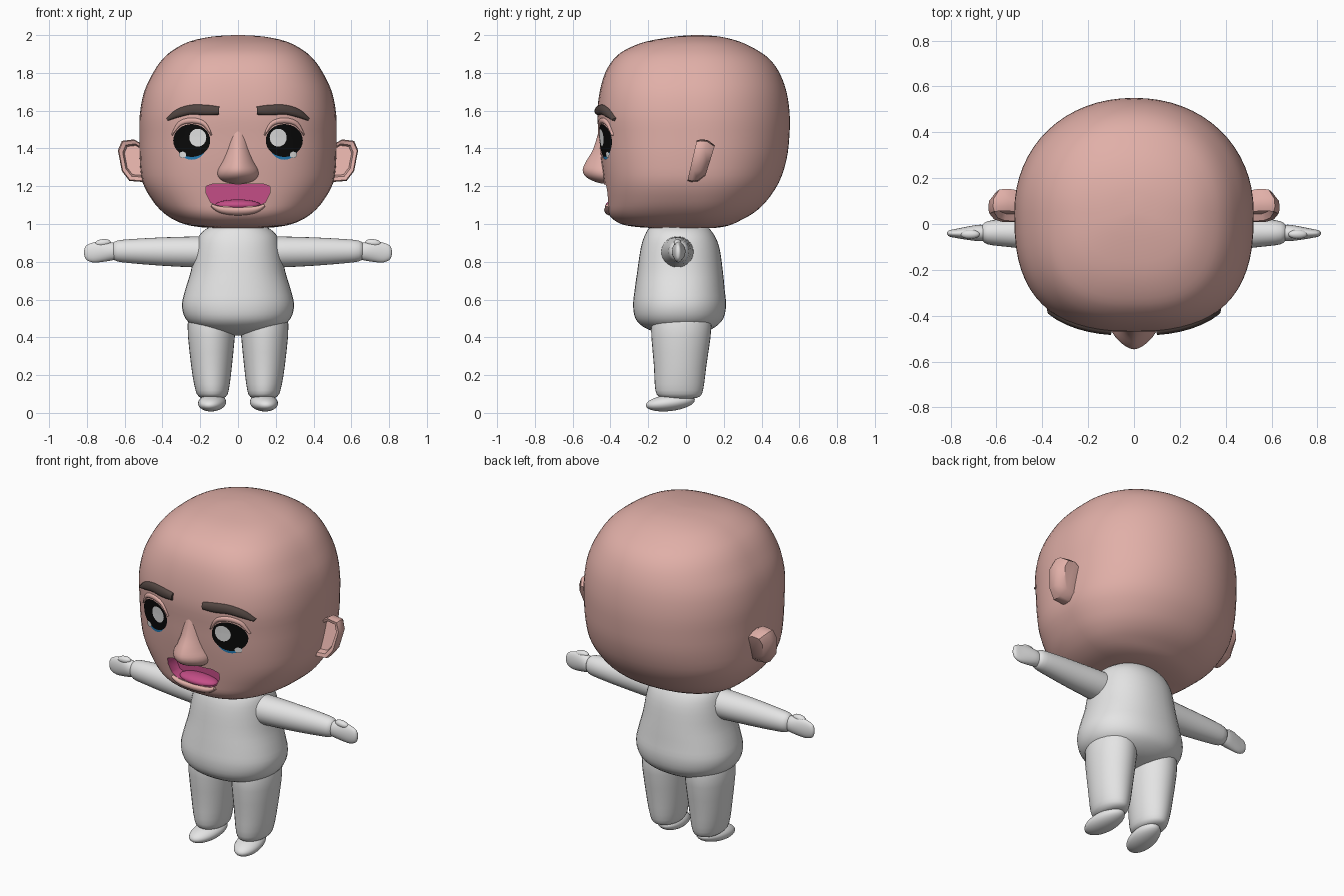
import bpy, bmesh, math
from mathutils import Vector, Matrix
from mathutils.bvhtree import BVHTree

if "Cube" in bpy.data.objects:
    bpy.data.objects.remove(bpy.data.objects["Cube"])


def material(name, rgb):
    m = bpy.data.materials.new(name)
    m.diffuse_color = (*rgb, 1)
    m.use_nodes = True
    m.node_tree.nodes["Principled BSDF"].inputs["Base Color"].default_value = m.diffuse_color
    return m


SKIN = material("skin", (0.75, 0.43, 0.39))
WHITE = material("body white", (0.78, 0.78, 0.78))
BROWN = material("brow brown", (0.085, 0.06, 0.053))
BLACK = material("eye black", (0.003, 0.003, 0.003))
SHINE = material("eye highlight", (0.9, 0.9, 0.9))
BLUE = material("iris blue", (0.02, 0.22, 0.5))
PINK = material("mouth pink", (0.55, 0.075, 0.24))


def finish(name, bm, mat, angle=45, face_front=False):
    bmesh.ops.recalc_face_normals(bm, faces=bm.faces)
    if face_front and sum(f.normal.y for f in bm.faces) > 0:
        bmesh.ops.reverse_faces(bm, faces=bm.faces)
    me = bpy.data.meshes.new(name)
    bm.to_mesh(me)
    bm.free()
    me.materials.append(mat)
    me.shade_smooth()
    me.set_sharp_from_angle(angle=math.radians(angle))
    ob = bpy.data.objects.new(name, me)
    bpy.context.collection.objects.link(ob)
    return ob


def spline(rows, steps):
    """Catmull-Rom interpolation of rows of numbers."""
    rows = [Vector(r) for r in rows]
    out = []
    for i in range(len(rows) - 1):
        a, b, c, d = rows[max(i - 1, 0)], rows[i], rows[i + 1], rows[min(i + 2, len(rows) - 1)]
        for k in range(steps):
            t = k / steps
            out.append(0.5 * (2 * b + (c - a) * t + (2 * a - 5 * b + 4 * c - d) * t * t
                              + (3 * b - a - 3 * c + d) * t ** 3))
    return out + [rows[-1]]


def skin_rings(bm, rings, cap=True, closed=True):
    vs = [[bm.verts.new(p) for p in r] for r in rings]
    n = len(vs[0])
    for a, b in zip(vs, vs[1:]):
        for j in range(n if closed else n - 1):
            k = (j + 1) % n
            bm.faces.new((a[j], a[k], b[k], b[j]))
    if cap:
        bm.faces.new(vs[0])
        bm.faces.new(vs[-1])


def loft(name, rows, mat, yc=None, pf=2, pb=2, n=40, steps=3, to=lambda v: v):
    """Stack of superellipse sections: (height, centre x, half width, front y, back y)."""
    rings = []
    for h, xc, rx, y0, y1 in spline(rows, steps):
        mid = (y0 + y1) / 2 if yc is None or not y0 < yc < y1 else yc
        ring = []
        for j in range(n):
            a = 2 * math.pi * j / n
            c, s = math.cos(a), math.sin(a)
            p = 2 / (pb if s > 0 else pf)
            x = xc + rx * math.copysign(abs(c) ** p, c)
            y = mid + (y1 - mid if s > 0 else mid - y0) * math.copysign(abs(s) ** p, s)
            ring.append(to(Vector((x, y, h))))
        rings.append(ring)
    bm = bmesh.new()
    skin_rings(bm, rings)
    return finish(name, bm, mat)


def ellipsoid(name, centre, radii, mat, rot=Matrix()):
    bm = bmesh.new()
    m = Matrix.Translation(centre) @ rot @ Matrix.Diagonal((*radii, 1))
    bmesh.ops.create_uvsphere(bm, u_segments=28, v_segments=16, radius=1, matrix=m)
    return finish(name, bm, mat)


# Head
head = loft("head", [
    (0.978, 0, 0.03, -0.03, 0.08), (0.98, 0, 0.16, -0.2, 0.16), (0.993, 0, 0.26, -0.32, 0.23),
    (1.02, 0, 0.335, -0.38, 0.29), (1.06, 0, 0.395, -0.412, 0.36), (1.12, 0, 0.45, -0.422, 0.425),
    (1.22, 0, 0.505, -0.435, 0.492), (1.34, 0, 0.52, -0.45, 0.532), (1.46, 0, 0.522, -0.46, 0.547),
    (1.58, 0, 0.52, -0.47, 0.549), (1.70, 0, 0.497, -0.457, 0.532), (1.80, 0, 0.45, -0.428, 0.495),
    (1.87, 0, 0.402, -0.385, 0.445), (1.92, 0, 0.345, -0.325, 0.378), (1.965, 0, 0.26, -0.215, 0.285),
    (1.992, 0, 0.14, -0.06, 0.18), (2.0, 0, 0.02, 0.04, 0.08)],
    SKIN, yc=0.05, pf=2.65, pb=2.1, n=64)

# Mouth opening cut into the head, lined with pink
half = [(0.0, 1.21), (0.13, 1.213), (0.168, 1.2), (0.17, 1.165), (0.145, 1.115), (0.11, 1.097), (0.0, 1.092)]
outline = half + [(-x, z) for x, z in reversed(half[1:-1])]
bm = bmesh.new()
skin_rings(bm, [[(x, y, z) for x, z in outline] for y in (-0.7, -0.34)])
cutter = finish("mouth_cutter", bm, PINK)
cutter.hide_render = True
mod = head.modifiers.new("mouth", "BOOLEAN")
mod.operation, mod.object, mod.solver = "DIFFERENCE", cutter, "EXACT"
mod.material_mode = "TRANSFER"
deps = bpy.context.evaluated_depsgraph_get()
head.data = bpy.data.meshes.new_from_object(head.evaluated_get(deps))
head.modifiers.clear()
head.data.set_sharp_from_angle(angle=math.radians(45))
bpy.data.objects.remove(cutter)

bm = bmesh.new()
bm.from_mesh(head.data)
tree = BVHTree.FromBMesh(bm)
bm.free()


def face_y(x, z):
    hit = tree.ray_cast(Vector((x, -2, z)), Vector((0, 1, 0)))[0]
    return hit.y if hit else -0.3


def disc(name, x, z, rx, rz, off, mat):
    """Thin oval plate hugging the face."""
    bm = bmesh.new()
    rings = []
    for i in range(6):
        r = max(i / 5, 0.02)
        ring = []
        for j in range(32):
            a = 2 * math.pi * j / 32
            px, pz = x + rx * r * math.cos(a), z + rz * r * math.sin(a)
            ring.append((px, face_y(px, pz) - off, pz))
        rings.append(ring)
    skin_rings(bm, rings, cap=False)
    bm.faces.new([v for v in bm.verts][:32])
    return finish(name, bm, mat, face_front=True)


def strip(name, pts, thick, mat):
    """Raised band on the face through (x, z, half width) points."""
    rows = spline(pts, 5)
    rings = []
    for i, r in enumerate(rows):
        t = rows[min(i + 1, len(rows) - 1)] - rows[max(i - 1, 0)]
        n = Vector((-t[1], t[0])).normalized()
        ring = []
        for j in range(9):
            a = math.pi * j / 8
            x, z = r[0] + n.x * r[2] * math.cos(a), r[1] + n.y * r[2] * math.cos(a)
            ring.append((x, face_y(x, z) + 0.004 - thick * math.sin(a) ** 0.7, z))
        rings.append(ring)
    bm = bmesh.new()
    skin_rings(bm, rings, closed=False)
    return finish(name, bm, mat, face_front=True)


# Lower lip and tongue
strip("lower_lip", [(-0.14, 1.098, 0.008), (-0.09, 1.075, 0.018), (0, 1.067, 0.022),
                    (0.09, 1.075, 0.018), (0.14, 1.098, 0.008)], 0.022, SKIN)
ellipsoid("tongue", (0, -0.365, 1.1), (0.12, 0.06, 0.03), PINK)

# Nose
loft("nose", [(1.215, 0, 0.03, -0.45, -0.36), (1.225, 0, 0.075, -0.485, -0.36), (1.25, 0, 0.105, -0.53, -0.36),
              (1.285, 0, 0.108, -0.547, -0.36), (1.33, 0, 0.085, -0.53, -0.36),
              (1.40, 0, 0.06, -0.49, -0.36), (1.52, 0, 0.04, -0.455, -0.36)],
     SKIN, yc=-0.43, pf=1.6, n=28)

for s, side in ((1, "left"), (-1, "right")):
    # Eyes, lids and brows
    disc(side + "_iris", s * 0.245, 1.425, 0.08, 0.085, 0.003, BLUE)
    disc(side + "_eye", s * 0.245, 1.442, 0.098, 0.087, 0.005, BLACK)
    disc(side + "_large_highlight", s * 0.213, 1.457, 0.045, 0.047, 0.008, SHINE)
    disc(side + "_small_highlight", s * 0.293, 1.366, 0.019, 0.017, 0.008, SHINE)
    strip(side + "_eyelid", [(s * 0.14, 1.47, 0.004), (s * 0.18, 1.53, 0.012), (s * 0.245, 1.548, 0.015),
                             (s * 0.31, 1.53, 0.012), (s * 0.35, 1.47, 0.004)], 0.015, SKIN)
    strip(side + "_brow", [(s * 0.1, 1.6, 0.022), (s * 0.17, 1.603, 0.028), (s * 0.25, 1.605, 0.026),
                           (s * 0.32, 1.585, 0.022), (s * 0.375, 1.553, 0.008)], 0.022, BROWN)

    # Ears: tapered slab with a hollowed front
    ear = [(0.47, 1.4), (0.55, 1.448), (0.615, 1.44), (0.636, 1.39), (0.615, 1.28), (0.575, 1.228), (0.47, 1.22)]
    lean = lambda z: 0.015 + (z - 1.23) * 0.22
    scaled = lambda k, d: [(s * (0.52 + (x - 0.52) * k), lean(z) + d, 1.34 + (z - 1.34) * k) for x, z in ear]
    bm = bmesh.new()
    skin_rings(bm, [scaled(0.7, 0.03), scaled(0.78, 0.0), scaled(0.95, -0.006),
                    scaled(1, 0.015), scaled(0.97, 0.05), scaled(0.7, 0.09)])
    finish(side + "_ear", bm, SKIN)

    # Arms run along x, flat hands with a raised thumb
    along = lambda v, s=s: Vector((s * v.z, v.y, 0.852 + v.x))
    loft(side + "_arm", [(0.12, 0.0, 0.082, -0.13, 0.04), (0.22, 0, 0.082, -0.13, 0.04),
                         (0.4, 0.002, 0.075, -0.115, 0.03), (0.55, 0.004, 0.065, -0.1, 0.022),
                         (0.64, 0.005, 0.055, -0.088, 0.012), (0.665, 0.005, 0.035, -0.065, -0.01)],
         WHITE, n=28, to=along)
    loft(side + "_hand", [(0.63, 0.002, 0.04, -0.07, -0.01), (0.67, 0.003, 0.048, -0.075, -0.003),
                          (0.72, 0.002, 0.055, -0.07, -0.01), (0.77, -0.003, 0.052, -0.062, -0.02),
                          (0.805, -0.003, 0.036, -0.055, -0.027), (0.815, -0.003, 0.008, -0.045, -0.035)],
         WHITE, n=24, to=along)
    ellipsoid(side + "_thumb", (s * 0.715, -0.045, 0.9), (0.042, 0.02, 0.02), WHITE,
              Matrix.Rotation(s * 0.1, 4, "Y"))

    # Legs, ankles and feet
    loft(side + "_leg", [(0.075, s * 0.135, 0.05, -0.1, 0.03), (0.085, s * 0.135, 0.07, -0.14, 0.07),
                         (0.12, s * 0.137, 0.088, -0.162, 0.09), (0.25, s * 0.14, 0.108, -0.17, 0.108),
                         (0.47, s * 0.14, 0.127, -0.185, 0.135), (0.56, s * 0.13, 0.1, -0.15, 0.1)],
         WHITE, n=32)
    ellipsoid(side + "_foot", (s * 0.137, -0.083, 0.054), (0.073, 0.132, 0.044), WHITE,
              Matrix.Rotation(s * 0.15, 4, "Z") @ Matrix.Rotation(0.12, 4, "X"))

# Torso
loft("torso", [(0.41, 0, 0.03, -0.06, 0.0), (0.425, 0, 0.13, -0.15, 0.09), (0.455, 0, 0.225, -0.225, 0.155),
               (0.50, 0, 0.278, -0.268, 0.198), (0.57, 0, 0.297, -0.28, 0.212), (0.65, 0, 0.28, -0.272, 0.205),
               (0.75, 0, 0.25, -0.258, 0.195), (0.87, 0, 0.228, -0.24, 0.178), (0.94, 0, 0.205, -0.218, 0.15),
               (0.985, 0, 0.15, -0.185, 0.11), (1.0, 0, 0.08, -0.1, 0.04)],
     WHITE, pf=2.2, pb=2.2)
